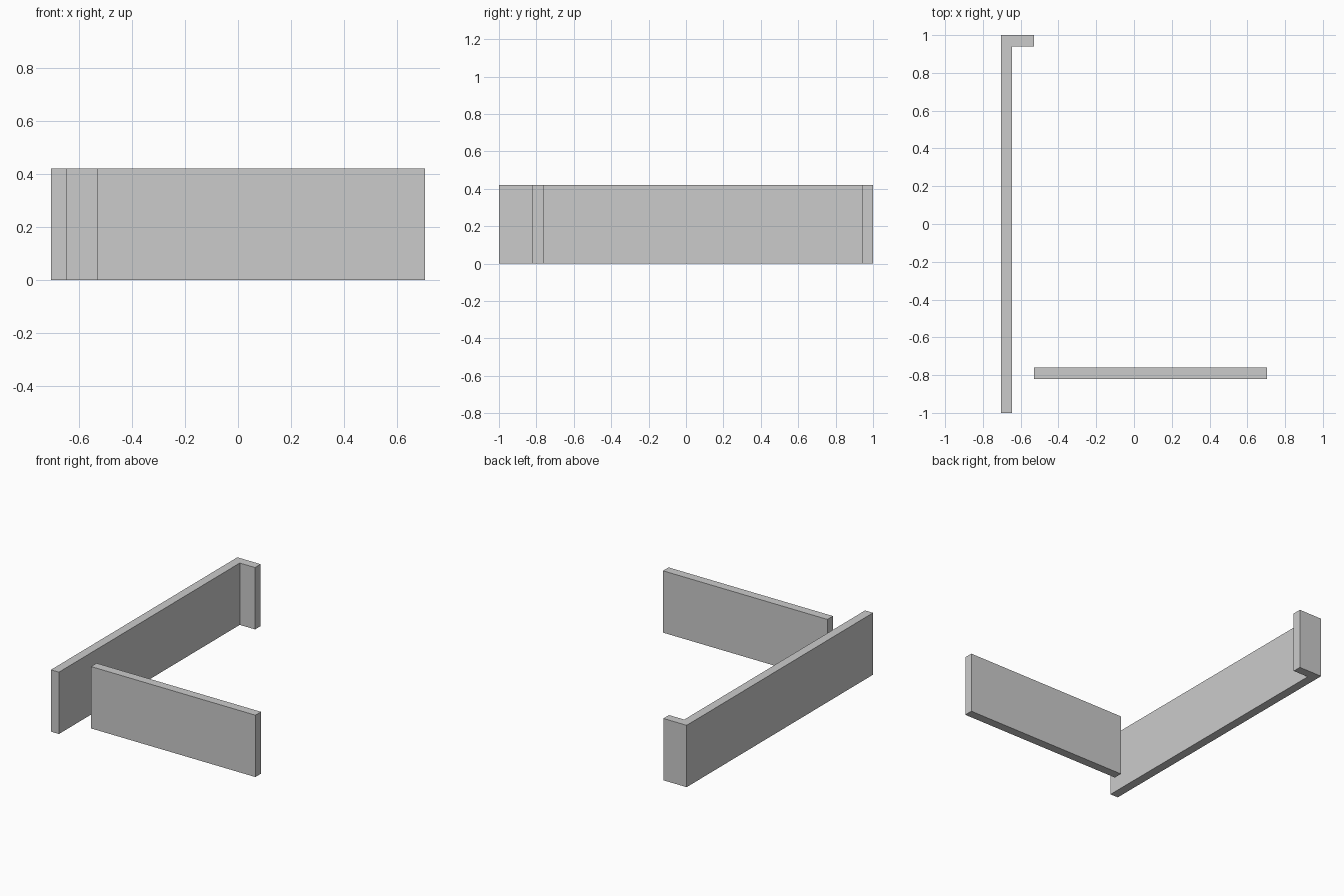
import bpy, bmesh

if "Cube" in bpy.data.objects:
    bpy.data.objects.remove(bpy.data.objects["Cube"])

HEIGHT = 0.42

grey = bpy.data.materials.new("plain grey")
grey.diffuse_color = (0.6, 0.6, 0.6, 1)
grey.use_nodes = True
grey.node_tree.nodes["Principled BSDF"].inputs["Base Color"].default_value = grey.diffuse_color


def wall(name, outline):
    """Extrude a floor-plan outline up to the wall height."""
    bm = bmesh.new()
    face = bm.faces.new([bm.verts.new((x, y, 0)) for x, y in outline])
    top = bmesh.ops.extrude_face_region(bm, geom=[face], use_keep_orig=True)["geom"]
    bmesh.ops.translate(bm, vec=(0, 0, HEIGHT),
                        verts=[v for v in top if isinstance(v, bmesh.types.BMVert)])
    bmesh.ops.recalc_face_normals(bm, faces=bm.faces)
    mesh = bpy.data.meshes.new(name)
    bm.to_mesh(mesh)
    bm.free()
    mesh.materials.append(grey)
    obj = bpy.data.objects.new(name, mesh)
    bpy.context.collection.objects.link(obj)
    return obj


# Long side wall with a short return at the back end
wall("side_wall", [(-0.705, -1), (-0.645, -1), (-0.645, 0.94),
                   (-0.53, 0.94), (-0.53, 1), (-0.705, 1)])

# Free-standing front wall
wall("front_wall", [(-0.53, -0.82), (0.705, -0.82), (0.705, -0.76), (-0.53, -0.76)])
